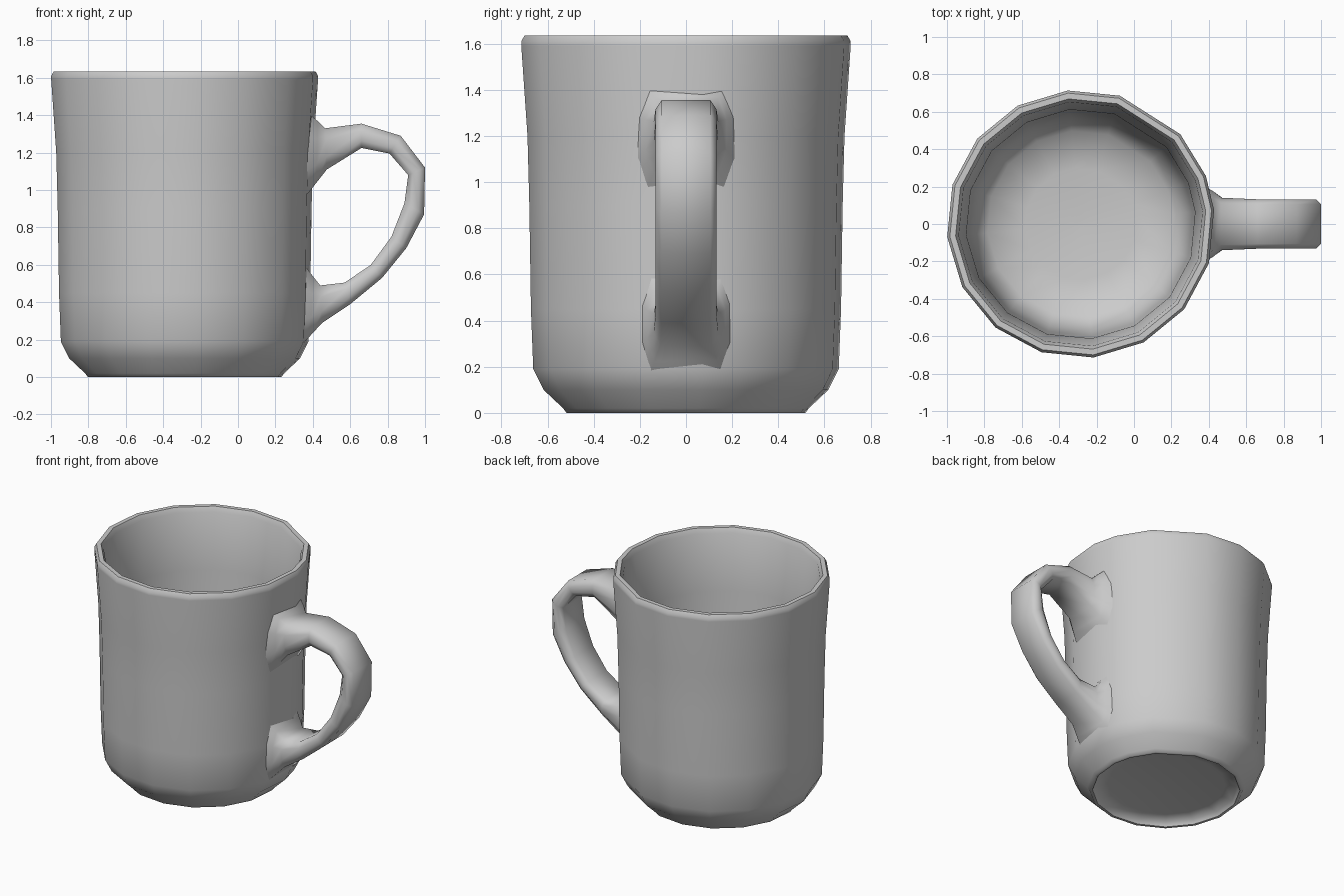
import bpy, bmesh, math

if "Cube" in bpy.data.objects:
    bpy.data.objects.remove(bpy.data.objects["Cube"])

glaze = bpy.data.materials.new("grey glaze")
glaze.use_nodes = True
GREY = (0.6, 0.6, 0.6, 1)
glaze.diffuse_color = GREY
glaze.node_tree.nodes["Principled BSDF"].inputs["Base Color"].default_value = GREY

CX = -0.285  # centre of the cup


def loft(name, rings, angle):
    """Skin a list of closed rings, cap both ends and shade smooth."""
    bm = bmesh.new()
    loops = [[bm.verts.new(p) for p in ring] for ring in rings]
    n = len(loops[0])
    for a, b in zip(loops, loops[1:]):
        for i in range(n):
            j = (i + 1) % n
            bm.faces.new((a[i], a[j], b[j], b[i]))
    bm.faces.new(loops[0])
    bm.faces.new(loops[-1])
    bmesh.ops.recalc_face_normals(bm, faces=bm.faces)
    mesh = bpy.data.meshes.new(name)
    bm.to_mesh(mesh)
    bm.free()
    obj = bpy.data.objects.new(name, mesh)
    bpy.context.collection.objects.link(obj)
    mesh.materials.append(glaze)
    bpy.ops.object.select_all(action='DESELECT')
    obj.select_set(True)
    bpy.context.view_layer.objects.active = obj
    bpy.ops.object.shade_smooth_by_angle(angle=math.radians(angle))


# Cup: (radius, height) from the recessed base, up the outside, down the inside
profile = [(0.02, 0.05), (0.40, 0.045), (0.485, 0.03), (0.50, 0.0), (0.52, 0.0),
           (0.535, 0.02), (0.62, 0.10), (0.665, 0.19), (0.675, 0.45), (0.682, 0.9),
           (0.69, 1.2), (0.717, 1.59), (0.717, 1.61), (0.703, 1.635), (0.672, 1.635),
           (0.655, 1.60), (0.615, 1.2), (0.60, 0.45), (0.57, 0.25), (0.50, 0.15),
           (0.30, 0.12), (0.02, 0.11)]
# Slightly uneven facets on the handle side
turns = [6, 21, 42] + [73 + 22.5 * k for k in range(13)]
loft("cup", [[(CX + r * math.cos(math.radians(t)), r * math.sin(math.radians(t)), z)
              for t in turns] for r, z in profile], 60)

# Handle: outer x, z, inner x, z, half width; both roots flare into the cup
sections = [(0.35, 1.43, 0.35, 0.95, 0.22), (0.425, 1.37, 0.42, 1.04, 0.175),
            (0.465, 1.33, 0.475, 1.11, 0.14), (0.66, 1.355, 0.66, 1.225, 0.132),
            (0.87, 1.29, 0.81, 1.195, 0.132), (1.0, 1.12, 0.91, 1.08, 0.132),
            (0.995, 0.87, 0.89, 0.93, 0.132), (0.90, 0.69, 0.82, 0.75, 0.132),
            (0.77, 0.53, 0.71, 0.60, 0.132), (0.60, 0.39, 0.57, 0.505, 0.132),
            (0.45, 0.29, 0.44, 0.49, 0.14), (0.39, 0.225, 0.40, 0.54, 0.17),
            (0.33, 0.16, 0.34, 0.62, 0.20)]
# Rounded cross-section: (fraction of half width, fraction from outer to inner)
section = [(-0.8, 0), (0.8, 0), (1, 0.3), (1, 0.7), (0.8, 1), (-0.8, 1), (-1, 0.7), (-1, 0.3)]
loft("handle", [[(ox + (ix - ox) * t, w * s, oz + (iz - oz) * t) for s, t in section]
                for ox, oz, ix, iz, w in sections], 80)
